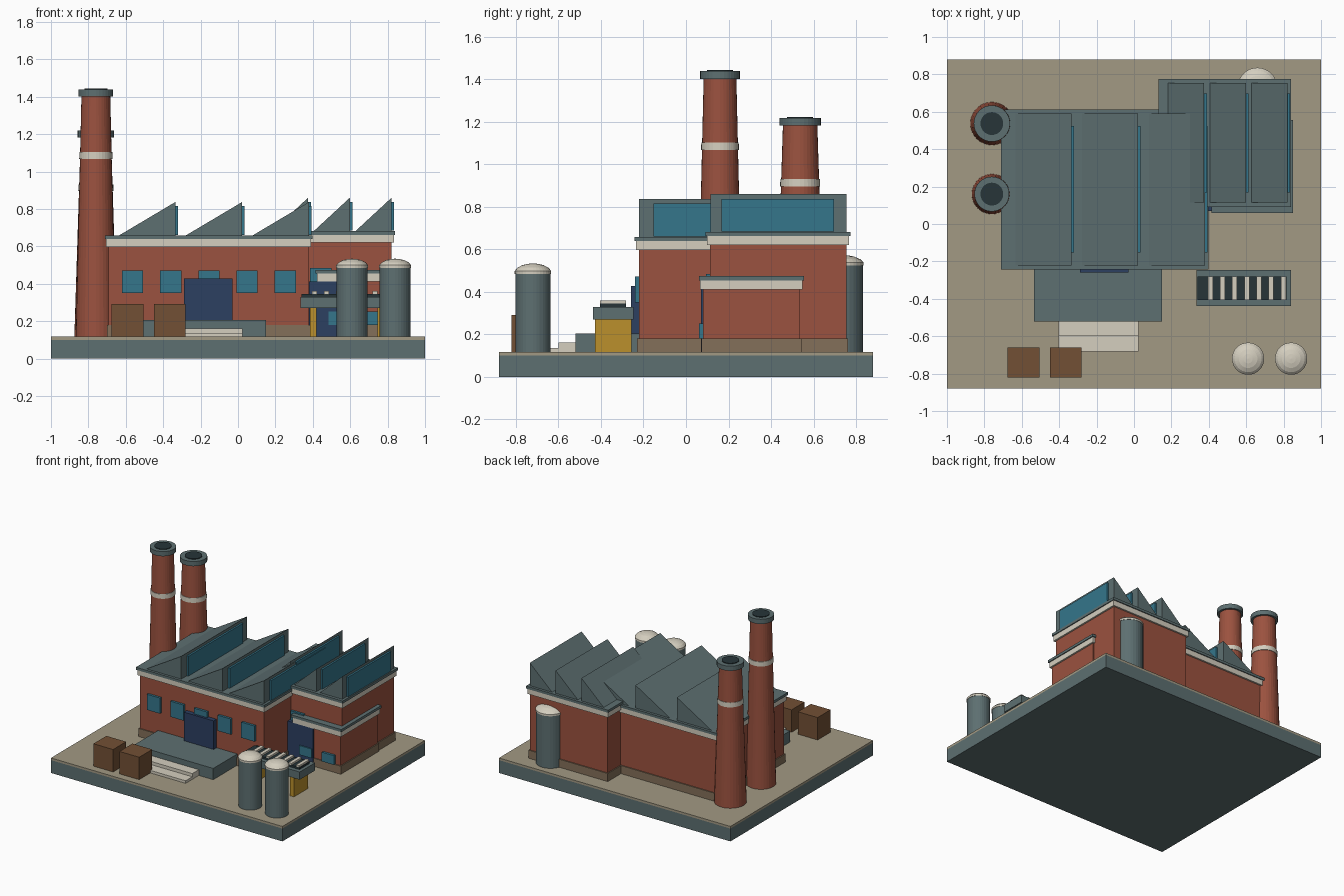
import bpy, bmesh
from math import cos, sin, pi

if "Cube" in bpy.data.objects:
    bpy.data.objects.remove(bpy.data.objects["Cube"])

COL = dict(slate=(.11, .16, .165), tan=(.36, .32, .23), brick=(.33, .085, .05), cream=(.66, .62, .52),
           plinth=(.23, .16, .10), glass=(.035, .18, .26), navy=(.025, .05, .12),
           wood=(.17, .08, .035), yellow=(.5, .28, .025), dark=(.02, .035, .04))
MATS = {}
for k, c in COL.items():
    MATS[k] = bpy.data.materials.new(k)
    MATS[k].diffuse_color = (*c, 1)


def finish(name, bm, mat):
    bmesh.ops.recalc_face_normals(bm, faces=bm.faces[:])
    me = bpy.data.meshes.new(name)
    bm.to_mesh(me)
    bm.free()
    me.materials.append(MATS[mat])
    ob = bpy.data.objects.new(name, me)
    bpy.context.collection.objects.link(ob)
    return ob


def box(name, mat, x0, x1, y0, y1, z0, z1):
    bm = bmesh.new()
    bmesh.ops.create_cube(bm, size=1)
    for v in bm.verts:
        v.co = (x1 if v.co.x > 0 else x0, y1 if v.co.y > 0 else y0, z1 if v.co.z > 0 else z0)
    return finish(name, bm, mat)


def prism(name, mat, profile, y0, y1):
    # XZ profile extruded along y
    bm = bmesh.new()
    a = [bm.verts.new((x, y0, z)) for x, z in profile]
    b = [bm.verts.new((x, y1, z)) for x, z in profile]
    n = len(a)
    bm.faces.new(a)
    bm.faces.new(b[::-1])
    for i in range(n):
        j = (i + 1) % n
        bm.faces.new((a[i], a[j], b[j], b[i]))
    return finish(name, bm, mat)


def lathe(name, mat, cx, cy, profile, n=32):
    # (radius, z) rings, capped at both ends
    bm = bmesh.new()
    rings = [[bm.verts.new((cx + r * cos(2 * pi * i / n), cy + r * sin(2 * pi * i / n), z))
              for i in range(n)] for r, z in profile]
    for a, b in zip(rings, rings[1:]):
        for i in range(n):
            j = (i + 1) % n
            bm.faces.new((a[i], a[j], b[j], b[i]))
    bm.faces.new(rings[0])
    bm.faces.new(rings[-1])
    return finish(name, bm, mat)


G = .117  # yard level


def block(name, x0, x1, y0, y1, top):
    # brick volume with plinth, cream cornice and slate roof slab
    def layer(part, mat, e, z0, z1):
        box(f"{name}_{part}", mat, x0 - e, x1 + e, y0 - e, y1 + e, z0, z1)
    layer("plinth", "plinth", .008, G, .18)
    layer("walls", "brick", 0, .18, top)
    layer("cornice", "cream", .013, top, top + .042)
    layer("roof_slab", "slate", .02, top + .042, top + .062)


def sawtooth(name, x0, x1, y0, y1, z0, z1, gy0, gy1):
    prism(name, "slate", [(x0, z0), (x1, z0), (x1, z1)], y0, y1)
    box(name + "_glazing", "glass", x1 - .005, x1 + .014, gy0, gy1, z0 + .01, z1 - .022)


# Ground
box("base", "slate", -1, 1, -.88, .88, 0, .1)
box("yard", "tan", -1, 1, -.88, .88, .1, G)

# Buildings
block("hall", -.692, .378, -.222, .592, .597)
block("annex", .15, .82, .112, .755, .62)
block("lean_to", .435, .83, .08, .535, .412)

# Sawtooth roofs
for i in range(3):
    x = -.65 + .357 * i
    sawtooth(f"hall_roof_tooth_{i}", x, x + .315, -.222, .592, .65, .837, -.153, .523)
    x = .175 + .223 * i
    sawtooth(f"annex_roof_tooth_{i}", x, x + .2, .115, .755, .675, .86, .168, .697)

# Windows and doors
for i in range(5):
    x = -.62 + .204 * i
    box(f"hall_window_{i}", "glass", x, x + .113, -.24, -.2, .35, .472)
for i, x in enumerate((.485, .68)):
    box(f"lean_to_window_{i}", "glass", x, x + .105, .062, .1, .18, .252)
box("annex_window", "glass", .385, .5, .095, .13, .36, .485)
box("hall_door", "navy", -.288, -.03, -.258, -.2, .19, .428)
box("lean_to_door", "navy", .38, .6, .07, .1, G, .412)

# Loading dock with steps
box("dock", "slate", -.535, .15, -.52, -.222, G, .205)
box("step_upper", "cream", -.403, .025, -.6, -.52, G, .162)
box("step_lower", "cream", -.403, .025, -.682, -.6, G, .137)

# Crates
for i, x in enumerate((-.675, -.45)):
    box(f"crate_{i}", "wood", x, x + .17, -.82, -.66, G, .292)

# Conveyor
box("conveyor_bed", "slate", .333, .84, -.438, -.247, .27, .33)
box("conveyor_belt", "dark", .34, .815, -.405, -.282, .33, .346)
for i in range(7):
    x = .395 + .065 * i
    box(f"conveyor_slat_{i}", "cream", x, x + .027, -.405, -.282, .34, .36)
for i, x in enumerate((.385, .747)):
    box(f"conveyor_leg_{i}", "yellow", x, x + .036, -.428, -.257, G, .27)

# Storage tanks with shallow domes
for i, (x, y, r, h) in enumerate(((.61, -.72, .083, .485), (.84, -.72, .083, .485), (.66, .73, .103, .525))):
    lathe(f"tank_{i}", "slate", x, y, [(r, G), (r, h)])
    lathe(f"tank_dome_{i}", "cream", x, y, [(r + .003, h), (r + .003, h + .014), (r * .87, h + .029),
                                            (r * .6, h + .041), (r * .3, h + .047), (r * .03, h + .049)])

# Chimneys
for i, (y, r0, r1, top, band) in enumerate(((.16, .107, .077, 1.405, 1.068), (.537, .115, .081, 1.185, .895))):
    x = -.76

    def rad(z):
        return r0 + (r1 - r0) * (z - G) / (top - G)
    lathe(f"chimney_{i}", "brick", x, y, [(r0, G), (r1, top)])
    lathe(f"chimney_band_{i}", "cream", x, y, [(rad(band) + .004, band), (rad(band + .036) + .004, band + .036)])
    lathe(f"chimney_cap_{i}", "slate", x, y, [(r1 + .016, top - .003), (r1 + .016, top + .034)])
    lathe(f"chimney_mouth_{i}", "dark", x, y, [(.061, top + .02), (.061, top + .039)])

for m in bpy.data.materials:
    if m.users and not m.is_grease_pencil:
        m.use_nodes = True
        m.node_tree.nodes["Principled BSDF"].inputs["Base Color"].default_value = m.diffuse_color
